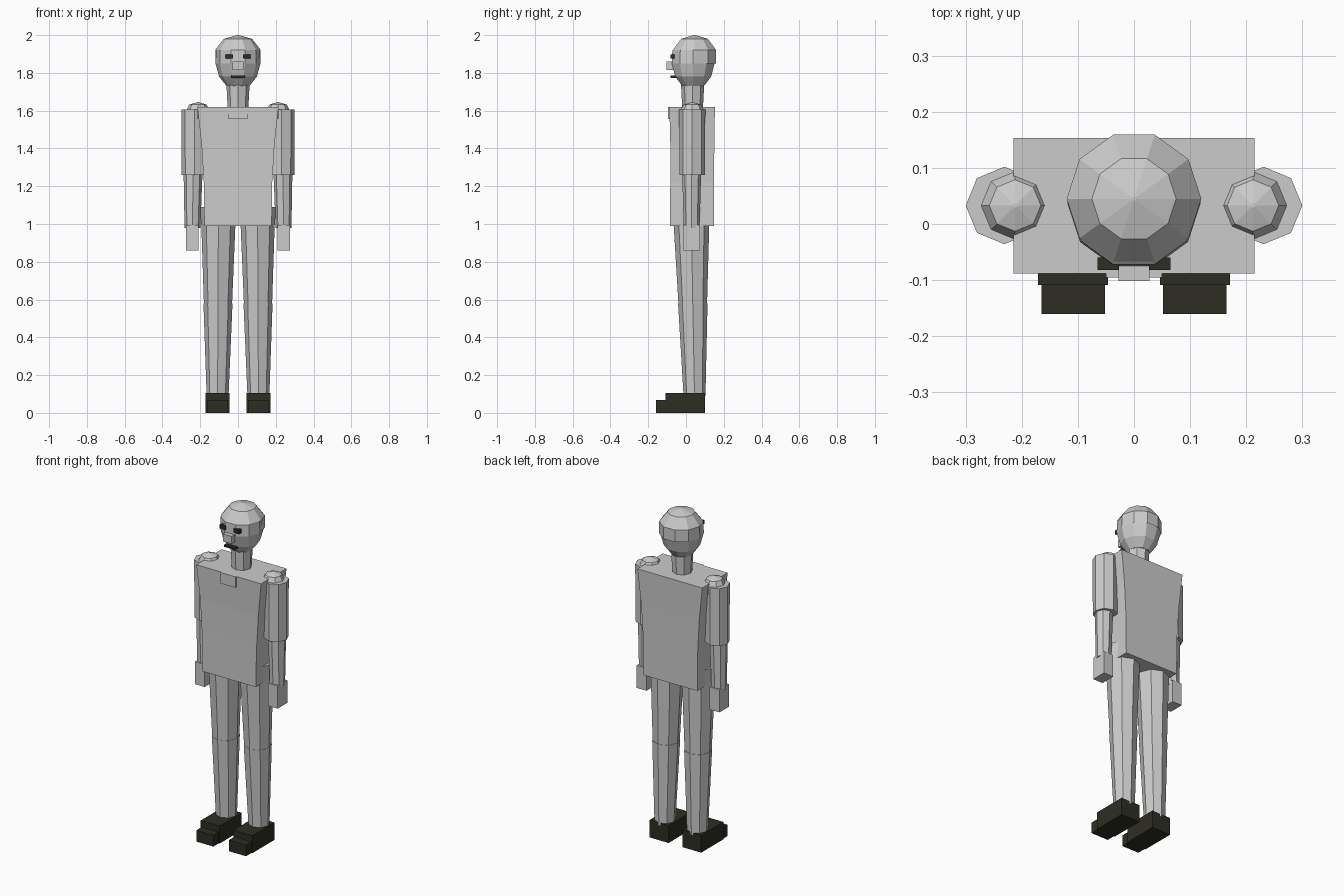
import bpy, bmesh
from math import cos, sin, tau

cube = bpy.data.objects.get("Cube")
if cube:
    bpy.data.objects.remove(cube, do_unlink=True)


def make_material(name, color):
    mat = bpy.data.materials.new(name)
    mat.use_nodes = True
    mat.diffuse_color = (*color, 1)
    mat.node_tree.nodes["Principled BSDF"].inputs["Base Color"].default_value = (*color, 1)
    return mat


GREY = make_material("light_grey", (0.6, 0.6, 0.6))
DARK = make_material("dark_olive", (0.027, 0.027, 0.017))


def finish(name, bm, mat):
    bmesh.ops.recalc_face_normals(bm, faces=bm.faces)
    mesh = bpy.data.meshes.new(name)
    bm.to_mesh(mesh)
    bm.free()
    mesh.materials.append(mat)
    obj = bpy.data.objects.new(name, mesh)
    bpy.context.collection.objects.link(obj)
    return obj


def box(name, x, y, z, mat=GREY):
    """Box from (min, max) pairs."""
    bm = bmesh.new()
    bmesh.ops.create_cube(bm, size=1)
    for v in bm.verts:
        v.co = [r[0] if c < 0 else r[1] for c, r in zip(v.co, (x, y, z))]
    return finish(name, bm, mat)


def loft(name, rings, sides=8, keep=None, mat=GREY):
    """Skin stacked polygons, each ring (x, y, z, x radius, y radius)."""
    bm = bmesh.new()
    loops = []
    for x, y, z, rx, ry in rings:
        loops.append([bm.verts.new((x + rx * cos(tau * i / sides),
                                    y + ry * sin(tau * i / sides), z))
                      for i in range(sides)])
    for a, b in zip(loops, loops[1:]):
        for i in range(sides):
            j = (i + 1) % sides
            bm.faces.new((a[i], a[j], b[j], b[i]))
    # Close both ends with fans
    for loop, ring in ((loops[0], rings[0]), (loops[-1], rings[-1])):
        cap = bm.faces.new(loop)
        bmesh.ops.poke(bm, faces=[cap])
    if keep:
        gone = [f for f in bm.faces if not keep(f.calc_center_median())]
        bmesh.ops.delete(bm, geom=gone, context="FACES")
    return finish(name, bm, mat)


def lathe(name, x, y, profile, sides=8, keep=None):
    return loft(name, [(x, y, z, r, r) for r, z in profile], sides, keep)


# Torso: box section tapering towards the waist
bm = bmesh.new()
loops = []
for z, half, front, back in ((0.99, 0.178, -0.086, 0.147), (1.22, 0.181, -0.083, 0.148),
                             (1.42, 0.193, -0.083, 0.15), (1.62, 0.215, -0.088, 0.153)):
    loops.append([bm.verts.new((x, y, z)) for x, y in
                  ((-half, front), (half, front), (half, back), (-half, back))])
for a, b in zip(loops, loops[1:]):
    for i in range(4):
        j = (i + 1) % 4
        bm.faces.new((a[i], a[j], b[j], b[i]))
bm.faces.new(loops[0])
bm.faces.new(loops[-1])
finish("torso", bm, GREY)
box("collar_tab", (-0.05, 0.05), (-0.095, -0.08), (1.555, 1.62))

# Neck and head
lathe("neck", 0, 0.035, ((0.054, 1.6), (0.062, 1.75)))
lathe("head", 0, 0.038, ((0.06, 1.73), (0.1, 1.78), (0.119, 1.85),
                         (0.116, 1.92), (0.06, 1.97)), 10)

# Hair cap: full dome on top, lower band only at the back
lathe("hair_cap", 0, 0.045, ((0.12, 1.85), (0.12, 1.922), (0.075, 1.98), (0.004, 2.0)), 10,
      lambda c: c.z > 1.93 or (c.z > 1.86 and c.y > 0.045))

# Face
box("nose", (-0.028, 0.028), (-0.102, -0.06), (1.815, 1.86))
box("mouth", (-0.036, 0.036), (-0.082, -0.045), (1.773, 1.785), DARK)

# Paired parts
for side, s in (("left", 1), ("right", -1)):
    def span(a, b):
        return tuple(sorted((s * a, s * b)))

    box(side + "_eye", span(0.027, 0.065), (-0.082, -0.06), (1.875, 1.898), DARK)

    # Arm
    lathe(side + "_shoulder", s * 0.212, 0.033,
          ((0.045, 1.53), (0.063, 1.56), (0.063, 1.6), (0.046, 1.632), (0.004, 1.645)))
    lathe(side + "_upper_arm", s * 0.231, 0.033, ((0.068, 1.26), (0.069, 1.605)))
    loft(side + "_forearm", [(s * 0.241, 0.03, 0.98, 0.042, 0.042),
                             (s * 0.238, 0.03, 1.27, 0.05, 0.05)])
    box(side + "_hand", span(0.21, 0.275), (-0.016, 0.075), (0.86, 0.995))

    # Leg
    loft(side + "_thigh", [(s * 0.106, 0.036, 0.56, 0.074, 0.075),
                           (s * 0.104, 0.029, 0.99, 0.09, 0.094),
                           (s * 0.105, 0.028, 1.09, 0.098, 0.096)])
    loft(side + "_shin", [(s * 0.108, 0.045, 0.09, 0.058, 0.058),
                          (s * 0.106, 0.036, 0.58, 0.077, 0.078)])

    # Shoe
    box(side + "_shoe", span(0.046, 0.171), (-0.109, 0.1), (0, 0.105), DARK)
    box(side + "_toe_cap", span(0.052, 0.165), (-0.16, -0.1), (0, 0.067), DARK)
